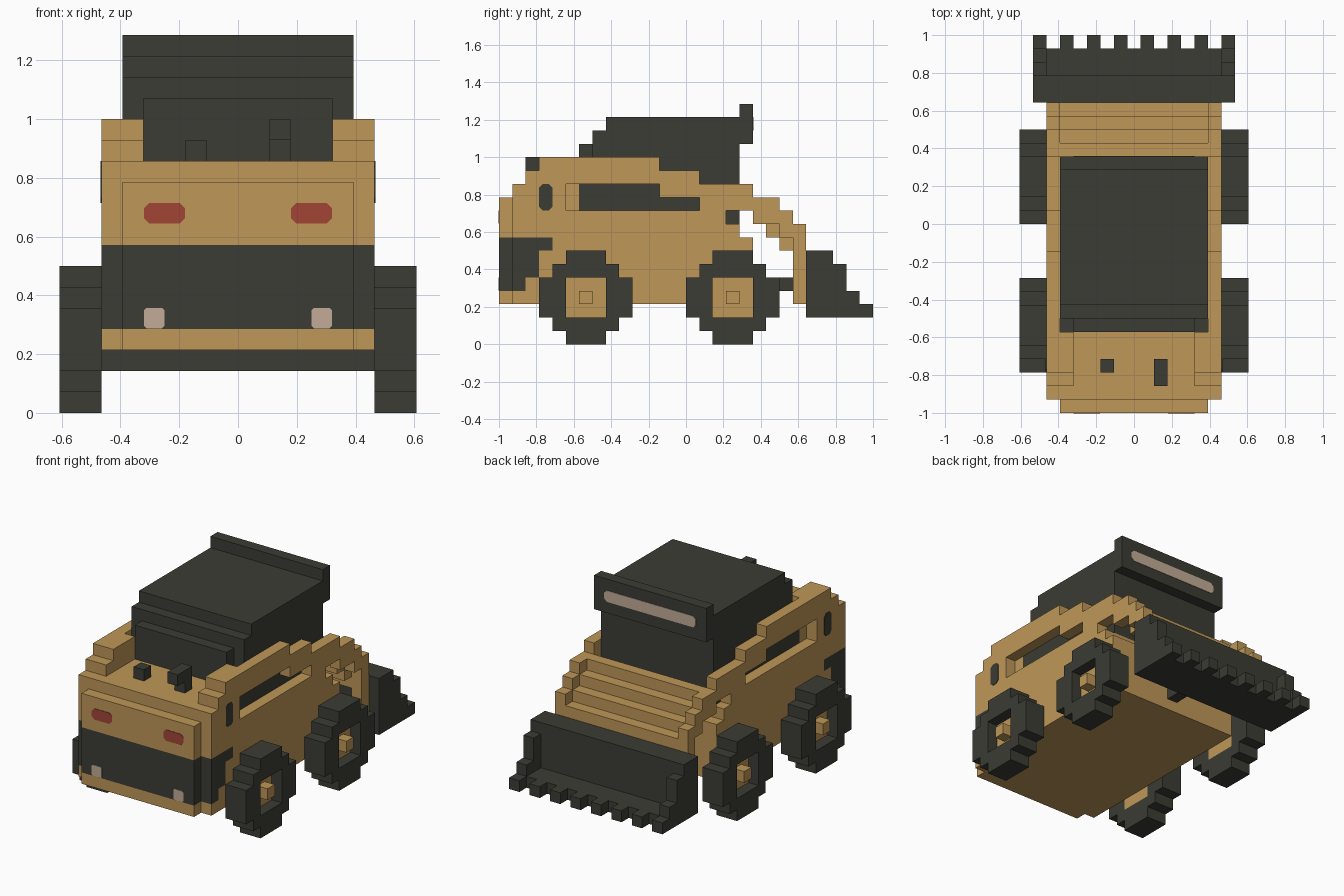
import bpy, bmesh

if "Cube" in bpy.data.objects:
    bpy.data.objects.remove(bpy.data.objects["Cube"])

U = 1 / 14  # edge of one block


def material(name, rgb):
    m = bpy.data.materials.new(name)
    m.use_nodes = True
    m.diffuse_color = (*rgb, 1)
    m.node_tree.nodes["Principled BSDF"].inputs["Base Color"].default_value = (*rgb, 1)
    return m


yellow = material("ochre paint", (0.52, 0.31, 0.097))
dark = material("charcoal", (0.045, 0.045, 0.036))
red = material("lamp red", (0.36, 0.06, 0.037))
beige = material("lamp beige", (0.54, 0.41, 0.31))


def box(x, y, z):
    """Cells of a block; each range is (start, end) in grid steps."""
    return {(i, j, k) for i in range(*x) for j in range(*y) for k in range(*z)}


def mirrored(cells):
    return cells | {(16 - i, j, k) for i, j, k in cells}


def finish(name, bm, mat):
    bmesh.ops.recalc_face_normals(bm, faces=bm.faces)
    me = bpy.data.meshes.new(name)
    bm.to_mesh(me)
    bm.free()
    me.materials.append(mat)
    ob = bpy.data.objects.new(name, me)
    bpy.context.collection.objects.link(ob)
    return ob


def blocks(name, mat, cells):
    """Mesh the outer faces of a set of grid cells."""
    bm = bmesh.new()
    verts = {}

    def vert(p):
        if p not in verts:
            verts[p] = bm.verts.new(((p[0] - 8.5) * U, p[1] * U - 1, p[2] * U))
        return verts[p]

    for cell in cells:
        for axis in range(3):
            for side in (0, 1):
                near = list(cell)
                near[axis] += 2 * side - 1
                if tuple(near) in cells:
                    continue
                ring = []
                for a, b in ((0, 0), (1, 0), (1, 1), (0, 1)):
                    p = list(cell)
                    p[axis] += side
                    p[(axis + 1) % 3] += a
                    p[(axis + 2) % 3] += b
                    ring.append(vert(tuple(p)))
                bm.faces.new(ring if side else ring[::-1])
    return finish(name, bm, mat)


def plate(name, mat, axis, at, a, b, cut=0.018):
    """Thin chamfered plate facing axis; a and b are its spans in units."""
    (a0, a1), (b0, b1) = a, b
    outline = [(a0 + cut, b0), (a1 - cut, b0), (a1, b0 + cut), (a1, b1 - cut),
               (a1 - cut, b1), (a0 + cut, b1), (a0, b1 - cut), (a0, b0 + cut)]
    bm = bmesh.new()
    rings = []
    for d in (at - 0.003, at + 0.003):
        rings.append([bm.verts.new((d, p, q) if axis == "x" else (p, d, q))
                      for p, q in outline])
        bm.faces.new(rings[-1])
    for n in range(8):
        m = (n + 1) % 8
        bm.faces.new((rings[0][n], rings[0][m], rings[1][m], rings[1][n]))
    return finish(name, bm, mat)


# Dark band wrapping the lower front
band = box((3, 14), (0, 1), (4, 8)) | box((2, 15), (1, 2), (4, 8))
band |= mirrored(box((2, 3), (2, 3), (5, 8)) | box((2, 3), (3, 4), (7, 8)))
blocks("front_band", dark, band)

# Stepped side panels with window openings, and the lift arms
side = set()
for y, z in (((1, 2), (3, 12)), ((2, 3), (3, 13)), ((3, 12), (3, 14)),
             ((12, 15), (3, 13)), ((15, 18), (3, 12)), ((18, 19), (3, 8)),
             ((18, 19), (10, 12)), ((19, 21), (9, 11)), ((21, 22), (8, 10)),
             ((22, 23), (3, 9))):
    side |= box((2, 3), y, z)
side -= box((2, 3), (5, 12), (10, 12)) | box((2, 3), (12, 15), (10, 11))
side -= box((2, 3), (17, 18), (9, 10))
side |= box((3, 4), (2, 3), (12, 13)) | box((3, 4), (3, 6), (12, 14))
blocks("side_panels", yellow, mirrored(side) - band)

# Main hull and front deck
hull = box((3, 14), (0, 1), (3, 11)) | box((3, 14), (1, 6), (3, 12))
hull |= box((3, 14), (6, 18), (3, 9)) | box((3, 14), (18, 19), (3, 8))
blocks("hull", yellow, hull - band)

# Stepped cross bars between the arms
bars = set()
for n, top in enumerate((11, 10, 9, 8)):
    bars |= box((3, 14), (19 + n, 20 + n), (top - 2 + (n == 0), top))
blocks("cross_bars", yellow, bars)

# Cab with stepped windscreen and rear roof bar
cab = box((4, 13), (6, 7), (9, 15)) | box((3, 14), (6, 7), (9, 13))
cab |= box((3, 14), (7, 8), (9, 16)) | box((3, 14), (8, 18), (9, 17))
blocks("cab", dark, cab)
blocks("roof_bar", dark, box((3, 14), (18, 19), (15, 18)))

# Deck fittings
blocks("deck_cap", dark, box((6, 7), (3, 4), (12, 13)))
blocks("exhaust", dark, box((10, 11), (3, 4), (12, 14)) | box((10, 11), (2, 3), (13, 14)))

# Toothed bucket and its link
bucket = box((1, 16), (23, 25), (2, 7)) | box((1, 16), (25, 27), (2, 3))
bucket |= mirrored(box((1, 2), (25, 26), (2, 6)) | box((1, 2), (26, 27), (2, 4)))
for i in range(1, 16, 2):
    bucket |= box((i, i + 1), (27, 28), (2, 3))
blocks("bucket", dark, bucket)
blocks("bucket_link", dark, box((8, 9), (19, 23), (4, 5)))

# Wheels: dark tyres around recessed hubs
for label, centre in (("front", 6), ("rear", 17)):
    tyre, hub = set(), set()
    for a in range(-3, 4):
        for b in range(-3, 4):
            cell = (15, centre + a, 3 + b)
            if max(abs(a), abs(b)) <= 1:
                hub.add(cell)
            elif abs(a) + abs(b) <= 4:
                tyre |= {cell, (16, *cell[1:])}
    hub.add((16, centre, 3))
    blocks(label + "_tyres", dark, mirrored(tyre))
    blocks(label + "_hubs", yellow, mirrored(hub))

# Lamps and side vents
for s, label in ((1, "left"), (-1, "right")):
    plate(label + "_red_lamp", red, "y", -1, sorted((s * 0.18, s * 0.32)), (0.645, 0.714))
    plate(label + "_low_lamp", beige, "y", -1, sorted((s * 0.25, s * 0.32)), (0.288, 0.357), 0.008)
    plate(label + "_vent", dark, "x", s * 6.5 * U, (-0.785, -0.715), (0.715, 0.857))
plate("rear_lamp", beige, "y", 19 * U - 1, (-0.32, 0.32), (1.143, 1.214))
